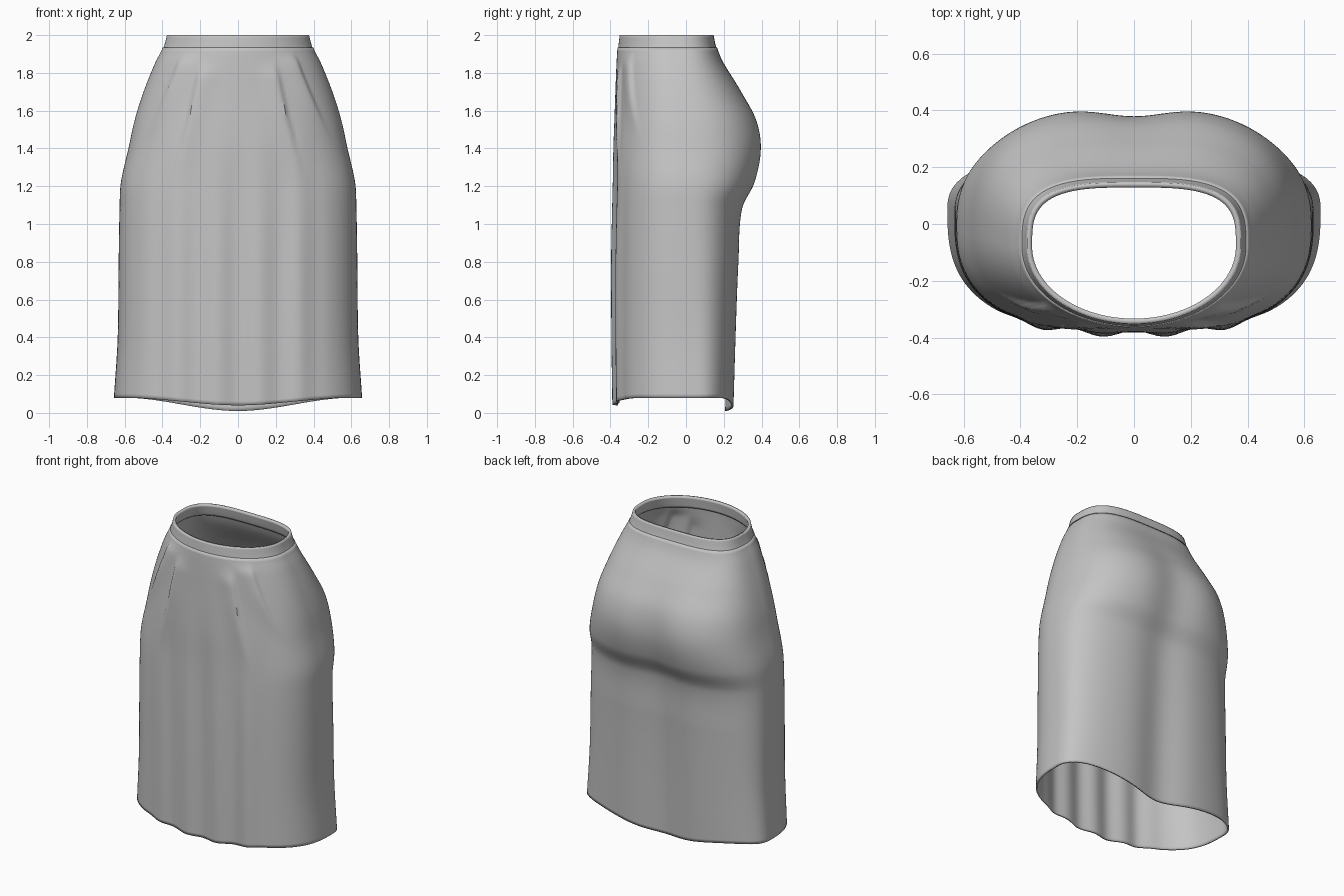
import bpy, bmesh, math

if "Cube" in bpy.data.objects:
    bpy.data.objects.remove(bpy.data.objects["Cube"])

fabric = bpy.data.materials.new("grey fabric")
GREY = (0.55, 0.55, 0.55, 1)
fabric.use_nodes = True
fabric.diffuse_color = GREY
fabric.node_tree.nodes["Principled BSDF"].inputs["Base Color"].default_value = GREY

# Height, half width, front y, back y, middle y, front roundness, back roundness
PROFILE = [
    (2.00, .380, -.355, .150, -.08, 2.0, 3.2),
    (1.93, .400, -.363, .166, -.08, 2.0, 3.2),
    (1.85, .440, -.368, .200, -.07, 2.1, 3.0),
    (1.70, .500, -.374, .300, -.05, 2.2, 2.7),
    (1.55, .547, -.380, .388, -.03, 2.3, 2.6),
    (1.40, .580, -.384, .414, -.02, 2.4, 2.6),
    (1.22, .620, -.384, .378, -.01, 2.5, 2.6),
    (1.08, .627, -.385, .310, .00, 2.6, 2.6),
    (0.80, .632, -.387, .290, .02, 2.7, 2.6),
    (0.40, .637, -.385, .274, .04, 2.8, 2.6),
    (0.08, .657, -.380, .262, .05, 2.8, 2.6),
]
SEGMENTS = 192


def smooth(a, b, v):
    t = max(0, min(1, (v - a) / (b - a)))
    return t * t * (3 - 2 * t)


def section(z):
    """Smoothly interpolate the profile at a height."""
    i = 0
    while i < len(PROFILE) - 2 and z < PROFILE[i + 1][0]:
        i += 1
    p1, p2 = PROFILE[i], PROFILE[i + 1]
    p0, p3 = PROFILE[max(i - 1, 0)], PROFILE[min(i + 2, len(PROFILE) - 1)]
    h = p2[0] - p1[0]
    t = (z - p1[0]) / h
    out = []
    for k in range(1, 7):
        m1 = h * (p2[k] - p0[k]) / (p2[0] - p0[0])
        m2 = h * (p3[k] - p1[k]) / (p3[0] - p1[0])
        a = 2 * p1[k] - 2 * p2[k] + m1 + m2
        b = 3 * p2[k] - 3 * p1[k] - 2 * m1 - m2
        out.append(p1[k] + t * (m1 + t * (b + t * a)))
    return out


def pleat(x, z, x_top, z_top, x_low, z_low):
    """Raised fold with a sharp outer edge that fades downwards."""
    t = (z_top - z) / (z_top - z_low)
    if t < 0 or t > 1:
        return 0
    d = abs(x) - (x_top + (x_low - x_top) * t ** 1.2)
    width = .012 if d > 0 else .07
    return .016 * math.exp(-(d / width) ** 2) * smooth(0, .15, t) * (1 - smooth(.35, 1, t))


def point(angle, z):
    half, front, back, mid, n_front, n_back = section(z)
    c, s = math.cos(angle), math.sin(angle)
    n = n_back if s > 0 else n_front
    r = (abs(c) ** n + abs(s) ** n) ** (-1 / n)
    x = half * r * c
    if s > 0:
        y = mid + (back - mid) * r * s
        # Hollow down the centre of the back
        dip = .035 * smooth(1.85, 1.4, z) + .010 * smooth(1.2, .1, z)
        y -= dip * math.exp(-(x / .16) ** 2) * smooth(0, .5, s)
    else:
        y = mid + (mid - front) * r * s
        # Soft drapes and darts in the front
        drape = .011 * smooth(1.75, .7, z) * (1 - smooth(.3, .5, abs(x)))
        y += drape * math.cos(math.tau * x / .22) * smooth(0, .5, -s)
        fold = pleat(x, z, .19, 1.87, .36, 1.15) + pleat(x, z, .29, 1.91, .50, 1.42)
        x += fold * c
        y += fold * s
    # Hem drops towards the centre, lower at the back
    drop = (.07 if s > 0 else .04) * (1 - smooth(0, .6, abs(x)))
    z -= drop * smooth(.5, .08, z)
    return x, y, z


def loft(name, heights, offset, thickness):
    """Skin closed rings at the given heights and give the cloth thickness."""
    bm = bmesh.new()
    rings = []
    for z in heights:
        ring = []
        for i in range(SEGMENTS):
            a = math.tau * i / SEGMENTS
            x, y, h = point(a, z)
            ring.append(bm.verts.new((x + offset * math.cos(a), y + offset * math.sin(a), h)))
        rings.append(ring)
    for upper, lower in zip(rings, rings[1:]):
        for i in range(SEGMENTS):
            j = (i + 1) % SEGMENTS
            bm.faces.new((upper[i], lower[i], lower[j], upper[j]))
    mesh = bpy.data.meshes.new(name)
    bm.to_mesh(mesh)
    bm.free()
    obj = bpy.data.objects.new(name, mesh)
    bpy.context.collection.objects.link(obj)
    mesh.materials.append(fabric)
    solid = obj.modifiers.new("cloth thickness", 'SOLIDIFY')
    solid.thickness = thickness
    solid.offset = -1
    bpy.ops.object.select_all(action='DESELECT')
    obj.select_set(True)
    bpy.context.view_layer.objects.active = obj
    bpy.ops.object.shade_smooth_by_angle(angle=math.radians(40))


# Skirt body
loft("skirt_body", [1.935 - 1.855 * i / 90 for i in range(91)], 0, .010)
# Waistband, set slightly inside the top of the body
loft("waistband", [2 - .075 * i / 6 for i in range(7)], -.004, .018)
